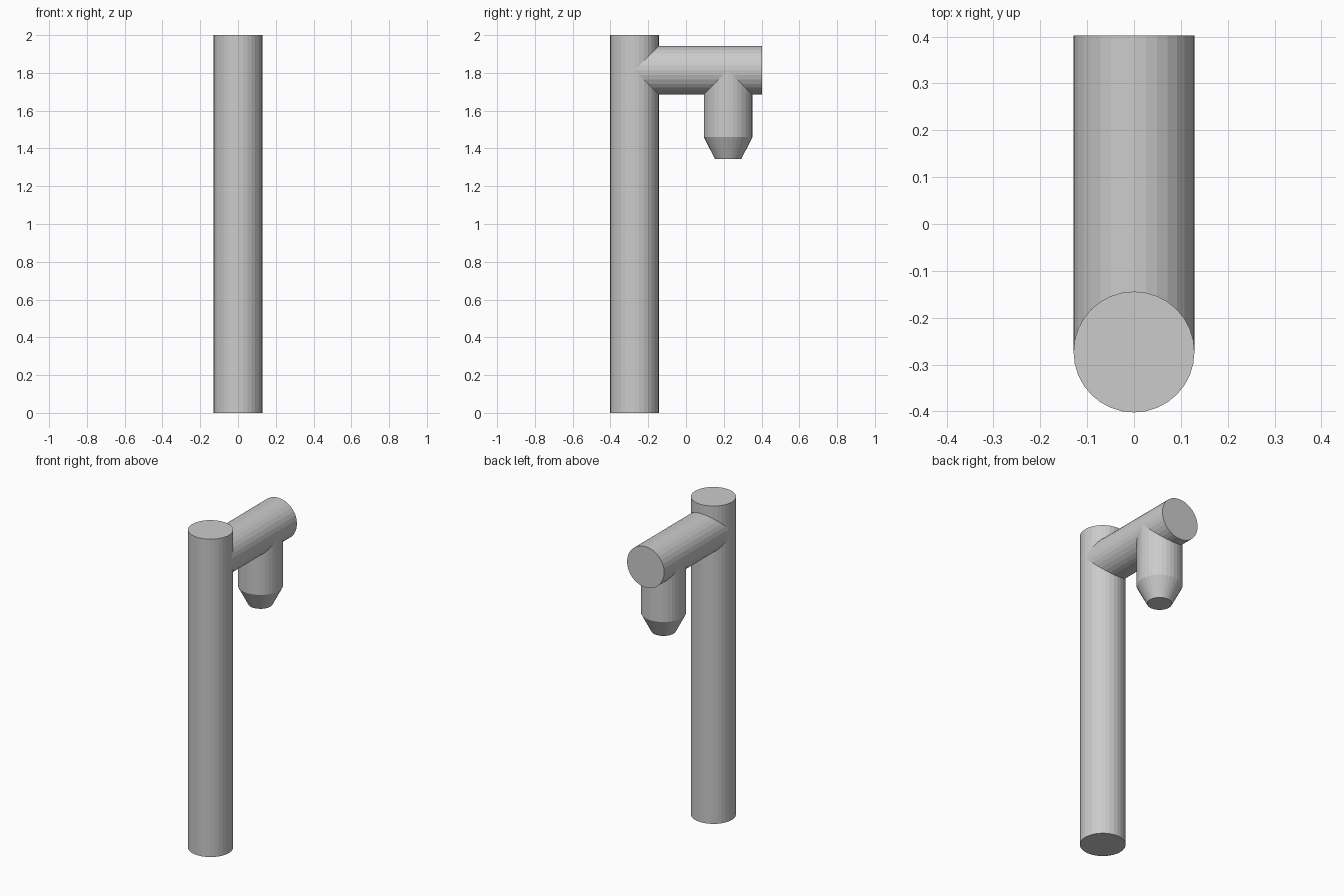
import bpy
from math import pi

if "Cube" in bpy.data.objects:
    bpy.data.objects.remove(bpy.data.objects["Cube"])

R = 0.129       # shared pipe radius
POST_Y = -0.273
SPOUT_Y = 0.223
ARM_Z = 1.814


def pipe(name, r_bottom, r_top, length, centre, rot=(0, 0, 0)):
    bpy.ops.mesh.primitive_cone_add(vertices=32, radius1=r_bottom, radius2=r_top,
                                    depth=length, location=centre, rotation=rot)
    bpy.context.object.name = name


# tall upright post
pipe("post", R, R, 2.0, (0, POST_Y, 1.0))

# horizontal arm, starting inside the post and reaching backwards
arm_end = 0.402
pipe("arm", R, R, arm_end - POST_Y, (0, (arm_end + POST_Y) / 2, ARM_Z), (pi / 2, 0, 0))

# spout hanging from the arm
spout_low = 1.46
pipe("spout", R, R, ARM_Z - spout_low, (0, SPOUT_Y, (ARM_Z + spout_low) / 2))

# tapered nozzle below the spout
nozzle_low = 1.345
pipe("nozzle", 0.07, R, spout_low - nozzle_low, (0, SPOUT_Y, (spout_low + nozzle_low) / 2))
